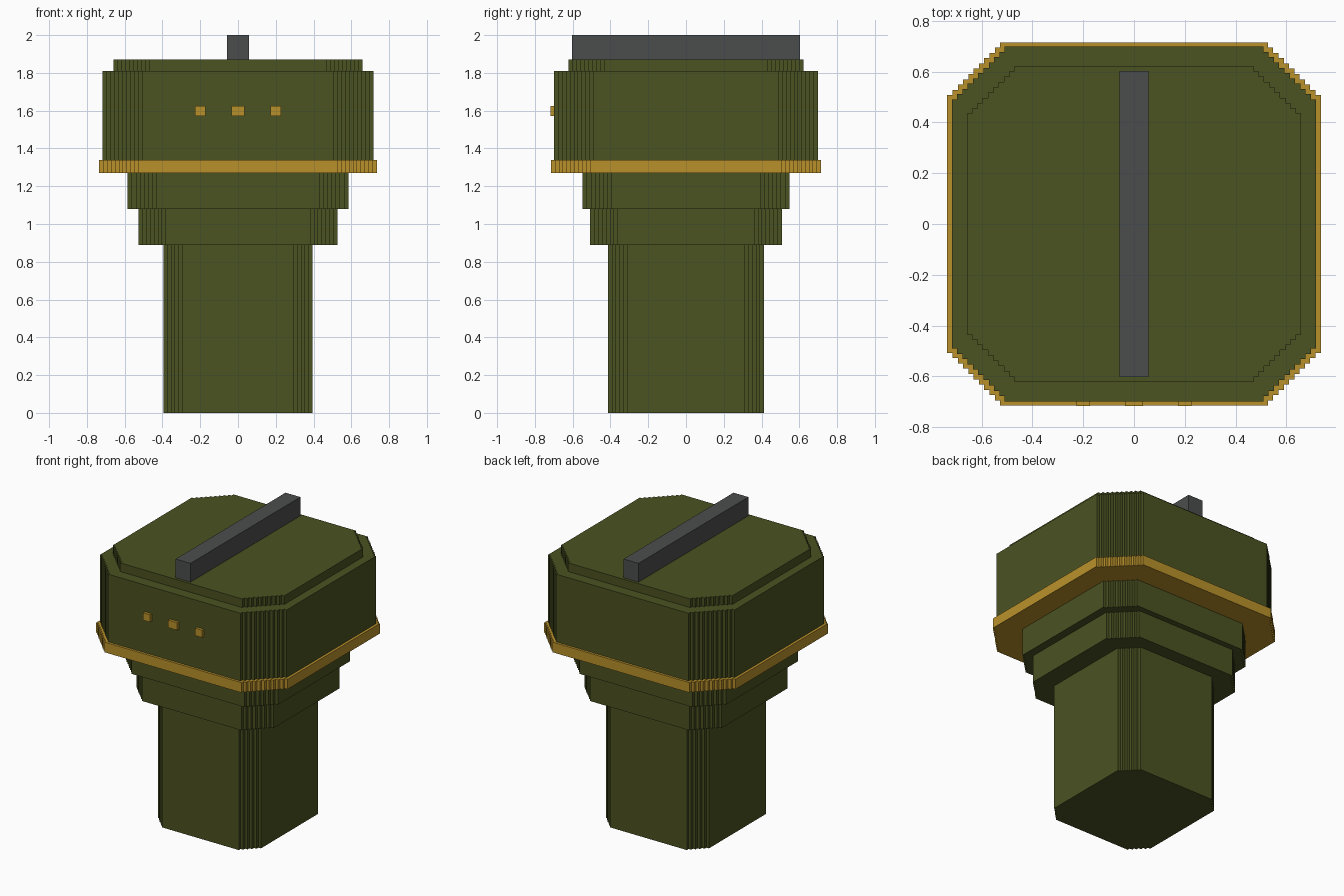
import bpy
import bmesh

if "Cube" in bpy.data.objects:
    bpy.data.objects.remove(bpy.data.objects["Cube"])


def material(name, rgb):
    m = bpy.data.materials.new(name)
    m.diffuse_color = (*rgb, 1.0)
    m.use_nodes = True
    m.node_tree.nodes["Principled BSDF"].inputs["Base Color"].default_value = m.diffuse_color
    return m


OLIVE = material("olive green", (0.070, 0.085, 0.0155))
GOLD = material("gold", (0.49, 0.285, 0.024))
GREY = material("dark grey", (0.070, 0.076, 0.073))


def prism(name, outline, z0, z1, mat):
    """Extrude a flat outline from z0 up to z1."""
    bm = bmesh.new()
    base = bm.faces.new([bm.verts.new((x, y, z0)) for x, y in outline])
    top = bmesh.ops.extrude_face_region(bm, geom=[base], use_keep_orig=True)
    verts = [g for g in top["geom"] if isinstance(g, bmesh.types.BMVert)]
    bmesh.ops.translate(bm, verts=verts, vec=(0, 0, z1 - z0))
    bmesh.ops.recalc_face_normals(bm, faces=bm.faces)
    mesh = bpy.data.meshes.new(name)
    bm.to_mesh(mesh)
    bm.free()
    mesh.materials.append(mat)
    obj = bpy.data.objects.new(name, mesh)
    bpy.context.collection.objects.link(obj)
    return obj


def stepped_outline(hx, hy, cut, steps):
    """Rectangle whose four corners are cut off by a small staircase."""
    s = cut / steps
    corner = [(hx, hy - cut)]
    for i in range(1, steps + 1):
        corner.append((hx - i * s, hy - cut + (i - 1) * s))
        corner.append((hx - i * s, hy - cut + i * s))
    left = [(-x, y) for x, y in reversed(corner)]
    upper = corner + left
    return upper + [(-x, -y) for x, y in upper]


def box(name, x0, x1, y0, y1, z0, z1, mat):
    return prism(name, [(x0, y0), (x1, y0), (x1, y1), (x0, y1)], z0, z1, mat)


# Stacked body layers: half width, half depth, corner cut, steps, z range
layers = [
    ("stem", 0.395, 0.413, 0.10, 5, 0.0, 0.89, OLIVE),
    ("lower_collar", 0.528, 0.507, 0.145, 7, 0.89, 1.08, OLIVE),
    ("upper_collar", 0.584, 0.547, 0.15, 7, 1.08, 1.27, OLIVE),
    ("gold_rim", 0.735, 0.715, 0.208, 10, 1.27, 1.34, GOLD),
    ("head", 0.717, 0.698, 0.208, 10, 1.34, 1.81, OLIVE),
    ("top_cap", 0.658, 0.622, 0.188, 9, 1.81, 1.87, OLIVE),
]
for name, hx, hy, cut, steps, z0, z1, mat in layers:
    prism(name, stepped_outline(hx, hy, cut, steps), z0, z1, mat)

# Ridge bar across the top
box("top_bar", -0.057, 0.057, -0.603, 0.603, 1.87, 2.0, GREY)

# Three small studs on the front
for name, x, half in (("left_stud", -0.2, 0.027), ("middle_stud", 0, 0.035),
                      ("right_stud", 0.2, 0.027)):
    box(name, x - half, x + half, -0.717, -0.69, 1.573, 1.625, GOLD)
